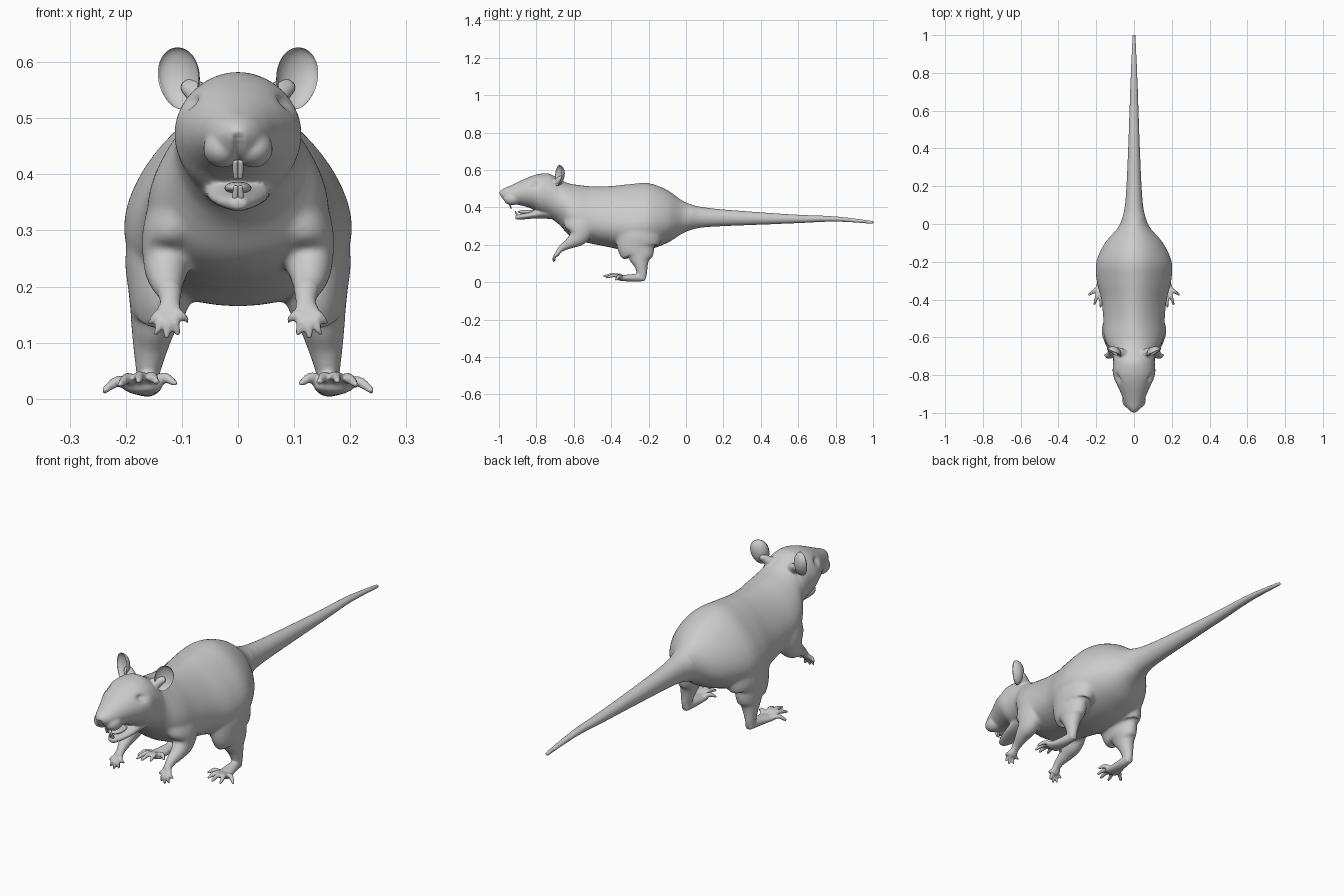
import bpy, bmesh
from math import sin, cos, pi, exp, radians
from mathutils import Vector, Matrix

if "Cube" in bpy.data.objects:
    bpy.data.objects.remove(bpy.data.objects["Cube"])


def spline(rows, steps):
    """Catmull-Rom interpolation of tuples."""
    out = []
    n = len(rows)
    for i in range(n - 1):
        a, b, c, d = rows[max(i - 1, 0)], rows[i], rows[i + 1], rows[min(i + 2, n - 1)]
        for j in range(steps):
            t = j / steps
            out.append(tuple(0.5 * (2 * q + (r - p) * t + (2 * p - 5 * q + 4 * r - s) * t * t
                                    + (3 * q - p - 3 * r + s) * t ** 3)
                             for p, q, r, s in zip(a, b, c, d)))
    return out + [tuple(rows[-1])]


def skin(bm, rings):
    """Bridge a list of point rings into a closed tube."""
    vs = [[bm.verts.new(p) for p in r] for r in rings]
    n = len(vs[0])
    for a, b in zip(vs, vs[1:]):
        for i in range(n):
            bm.faces.new((a[i], a[(i + 1) % n], b[(i + 1) % n], b[i]))
    bm.faces.new(vs[0][::-1])
    bm.faces.new(vs[-1])


def limb(bm, rows, side=1, steps=5, n=20):
    """Tube along (x, y, z, half width, half depth) rows, with rounded end."""
    rows = [(r[0] * side,) + tuple(r[1:]) for r in rows]
    pts = spline(rows, steps)
    rings = []
    for i, p in enumerate(pts):
        c = Vector(p[:3])
        t = (Vector(pts[min(i + 1, len(pts) - 1)][:3]) - Vector(pts[max(i - 1, 0)][:3])).normalized()
        u = (Vector((1, 0, 0)) - t * t.x).normalized()
        v = t.cross(u)
        rings.append([c + u * p[3] * cos(2 * pi * k / n) + v * p[4] * sin(2 * pi * k / n) for k in range(n)])
    for f, g in ((0.5, 0.8), (0.8, 0.45)):
        rings.append([c + t * min(p[3], p[4]) * f
                      + u * g * p[3] * cos(2 * pi * k / n) + v * g * p[4] * sin(2 * pi * k / n) for k in range(n)])
    skin(bm, rings)


def ball(bm, loc, size):
    bmesh.ops.create_uvsphere(bm, u_segments=24, v_segments=16, radius=1,
                              matrix=Matrix.Translation(loc) @ Matrix.Diagonal((*size, 1)))


def toes(bm, root, tips, side, lift, r):
    for tip in tips:
        x, y, z = root
        tx, ty, tz = tip
        sx = x + (tx - x) * 0.3
        limb(bm, [(sx, y, z, r, r),
                  ((sx + tx) / 2, (y + ty) / 2 - lift[0], (z + tz) / 2 + lift[1], r, r),
                  (tx, ty, tz, r * 0.6, r * 0.6)], side, 4, 10)


def finish(name, bm):
    bmesh.ops.recalc_face_normals(bm, faces=bm.faces)
    me = bpy.data.meshes.new(name)
    bm.to_mesh(me)
    bm.free()
    ob = bpy.data.objects.new(name, me)
    bpy.context.collection.objects.link(ob)
    for p in me.polygons:
        p.use_smooth = True
    return ob


# Head, torso and tail profile: y, top, bottom, half width
profile = [
    (1.002, .328, .312, .008), (.8, .352, .324, .017), (.6, .361, .316, .024), (.4, .374, .308, .031),
    (.2, .389, .30, .040), (.1, .40, .294, .048), (.04, .412, .284, .06), (-.02, .437, .26, .085),
    (-.1, .493, .21, .15), (-.2, .53, .175, .193), (-.3, .525, .165, .190), (-.4, .515, .185, .167),
    (-.5, .513, .205, .158), (-.58, .521, .225, .157), (-.63, .53, .255, .145), (-.68, .553, .31, .115),
    (-.73, .58, .345, .11), (-.78, .58, .365, .113), (-.82, .57, .39, .104), (-.86, .554, .405, .086),
    (-.9, .535, .414, .068), (-.94, .516, .421, .053), (-.97, .503, .434, .038),
    (-.99, .49, .455, .02), (-.998, .48, .466, .006)]
body = bmesh.new()
rings = []
for y, top, bot, w in spline(profile, 6):
    pear = .3 * max(0, 1 - ((y + .33) / .36) ** 2) ** .5
    c, h = (top + bot) / 2, (top - bot) / 2
    rings.append([(w * cos(a) * (1 - pear * sin(a)), y, c + h * sin(a))
                  for a in (2 * pi * k / 40 for k in range(40))])
skin(body, rings)

# Nose and lower jaw
ball(body, (0, -.977, .477), (.017, .021, .017))
limb(body, [(0, -.70, .385, .07, .05), (0, -.77, .372, .06, .032), (0, -.82, .36, .052, .02),
            (0, -.87, .352, .038, .016), (0, -.902, .348, .022, .014)])

for s in (1, -1):
    # Whisker pads and ear roots
    ball(body, (s * .028, -.93, .446), (.034, .045, .034))
    limb(body, [(.055, -.69, .53, .03, .025), (.075, -.675, .548, .022, .018), (.088, -.664, .557, .018, .014)], s)
    # Hind leg, foot and toes
    limb(body, [(.105, -.24, .36, .06, .09), (.13, -.25, .26, .07, .12), (.139, -.26, .19, .058, .11),
                (.147, -.247, .15, .046, .08), (.152, -.245, .12, .038, .054), (.156, -.24, .09, .031, .037),
                (.16, -.235, .05, .022, .027), (.16, -.235, .025, .019, .022)], s)
    limb(body, [(.16, -.218, .022, .016, .015), (.16, -.25, .025, .021, .021), (.164, -.30, .023, .028, .019),
                (.17, -.345, .022, .036, .015), (.172, -.362, .022, .032, .011)], s)
    toes(body, (.171, -.34, .024), [(.112, -.372, .028), (.145, -.42, .03), (.177, -.438, .032),
                                    (.21, -.425, .025), (.238, -.375, .014)], s, (0, .012), .0105)
    # Front leg, hand and fingers
    limb(body, [(.095, -.575, .38, .05, .08), (.118, -.565, .30, .052, .085), (.127, -.575, .245, .043, .055),
                (.127, -.615, .213, .033, .033), (.122, -.652, .19, .023, .022), (.121, -.675, .172, .018, .015),
                (.123, -.686, .155, .023, .012), (.124, -.69, .146, .021, .01)], s)
    toes(body, (.123, -.686, .156), [(.090, -.69, .139), (.107, -.702, .115), (.127, -.708, .109),
                                     (.146, -.705, .116), (.157, -.692, .136)], s, (.008, .002), .0085)

rat = finish("body", body)


# Fuse the parts and soften the joins
def apply(kind, **kw):
    m = rat.modifiers.new(kind.lower(), kind)
    for k, v in kw.items():
        setattr(m, k, v)
    bpy.ops.object.modifier_apply(modifier=m.name)


bpy.context.view_layer.objects.active = rat
rat.select_set(True)
apply('REMESH', mode='VOXEL', voxel_size=.005, use_smooth_shade=True)
group = rat.vertex_groups.new(name="torso")
group.add([v.index for v in rat.data.vertices if -.66 < v.co.y < 0 and v.co.z > .14], 1, 'REPLACE')
apply('SMOOTH', factor=.5, iterations=25, vertex_group="torso")
apply('SMOOTH', factor=.5, iterations=3)

# Eye sockets and nose groove
for v in rat.data.vertices:
    p = v.co
    s = 1 if p.x > 0 else -1
    if p.y < -.74 and p.z > .45:
        d = ((p.y + .815) / .022) ** 2 + ((p.z - .527) / .014) ** 2
        p.x -= s * .016 * exp(-d) * min(1, abs(p.x) / .06)
    if p.y < -.95 and p.z < .47:
        p.y += .012 * exp(-(p.x / .007) ** 2)
for p in rat.data.polygons:
    p.use_smooth = True

# Cupped ears
for s, name in ((1, "ear_left"), (-1, "ear_right")):
    bm = bmesh.new()
    bmesh.ops.create_uvsphere(bm, u_segments=32, v_segments=24, radius=1)
    for v in bm.verts:
        x, y, z = v.co
        depth = y if y > 0 else -.7 * y
        v.co = (x * .039 * (1 + .12 * z), depth * .034, z * .056)
    ear = finish(name, bm)
    ear.location = (s * .106, -.684, .571)
    ear.rotation_euler = (radians(-6), radians(s * 12), radians(s * 24))

# Tongue
bm = bmesh.new()
ball(bm, (0, -.85, .376), (.024, .05, .011))
finish("tongue", bm)

# Incisors
for name, z0, z1, y0, y1 in (("upper_teeth", .425, .394, -.945, -.935), ("lower_teeth", .35, .378, -.9, -.912)):
    bm = bmesh.new()
    for s in (1, -1):
        limb(bm, [(.005, y0, z0, .005, .006), (.005, (y0 + y1) / 2, (z0 + z1) / 2, .005, .005),
                  (.004, y1, z1, .004, .003)], s, 3, 10)
    finish(name, bm)
